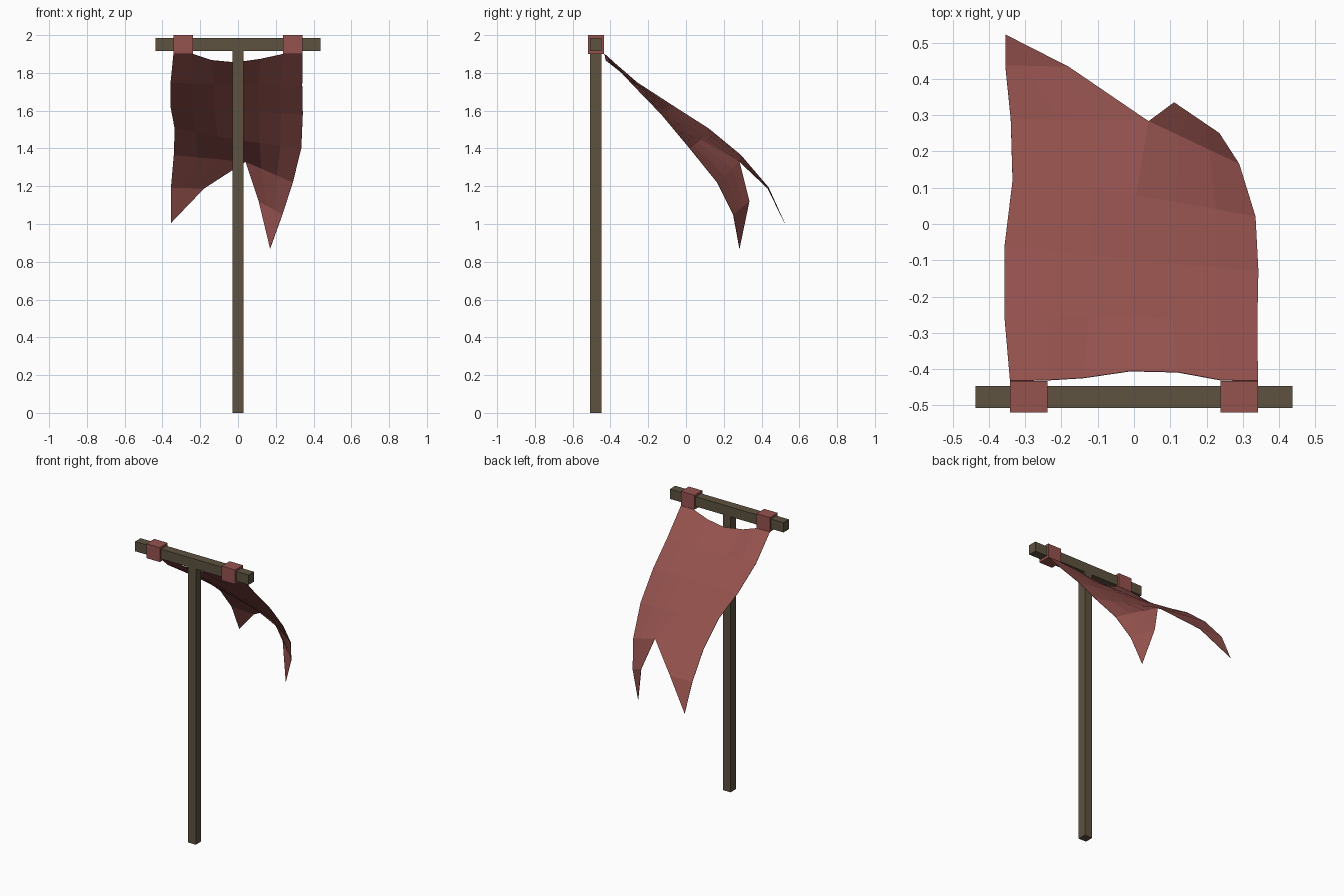
import bpy, bmesh
from mathutils import Vector

if "Cube" in bpy.data.objects:
    bpy.data.objects.remove(bpy.data.objects["Cube"])


def material(name, rgb):
    m = bpy.data.materials.new(name)
    m.diffuse_color = (*rgb, 1)
    m.use_nodes = True
    m.node_tree.nodes["Principled BSDF"].inputs["Base Color"].default_value = m.diffuse_color
    return m


wood = material("wood", (0.11, 0.085, 0.05))
red = material("red_cloth", (0.30, 0.085, 0.076))


def box(name, lo, hi, mat):
    lo, hi = Vector(lo), Vector(hi)
    bm = bmesh.new()
    bmesh.ops.create_cube(bm, size=1)
    for v in bm.verts:
        v.co = (lo + hi) / 2 + v.co * (hi - lo)
    return finish(name, bm, mat)


def finish(name, bm, mat):
    me = bpy.data.meshes.new(name)
    bm.to_mesh(me)
    bm.free()
    me.materials.append(mat)
    ob = bpy.data.objects.new(name, me)
    bpy.context.collection.objects.link(ob)
    return ob


# Post, crossbar and the two cloth loops round the bar
box("post", (-0.03, -0.507, 0), (0.03, -0.447, 1.92), wood)
box("crossbar", (-0.437, -0.507, 1.917), (0.437, -0.447, 1.985), wood)
for side, x in (("left", -0.29), ("right", 0.29)):
    box(side + "_loop", (x - 0.052, -0.52, 1.90), (x + 0.052, -0.433, 2.0), red)

# Sagging top hem
hem = [(-0.342, -0.433, 1.90), (-0.24, -0.431, 1.90), (-0.14, -0.425, 1.867),
       (-0.01, -0.406, 1.855), (0.12, -0.409, 1.874), (0.24, -0.431, 1.90),
       (0.342, -0.433, 1.90)]
# Outer edges and centre line of the cloth, from below the hem downwards
left = [(-0.357, -0.26, 1.75), (-0.357, -0.06, 1.62), (-0.335, 0.12, 1.505),
        (-0.34, 0.29, 1.365), (-0.355, 0.437, 1.193), (-0.355, 0.522, 1.005)]
centre = [(-0.01, -0.255, 1.735), (-0.005, -0.10, 1.60), (0.005, 0.08, 1.445),
          (0.04, 0.283, 1.33)]
right = [(0.34, -0.28, 1.735), (0.343, -0.13, 1.58), (0.335, 0.02, 1.40),
         (0.29, 0.165, 1.22), (0.235, 0.25, 1.05), (0.17, 0.283, 0.87)]
# Inner edges of the two tails, ending in the tips
left_inner = centre + [(-0.18, 0.433, 1.188), left[-1]]
right_inner = centre + [(0.11, 0.335, 1.12), right[-1]]

# Wind-blown cloth with two pointed tails
bm = bmesh.new()


def half(top, starts, ends):
    rows = [[Vector(p) for p in top]]
    for a, b in zip(starts, ends):
        rows.append([Vector(a).lerp(Vector(b), i / 3) for i in range(4)])
    grid = [[bm.verts.new(p) for p in r] for r in rows]
    for r0, r1 in zip(grid, grid[1:]):
        for i in range(3):
            bm.faces.new((r0[i], r1[i], r1[i + 1], r0[i + 1]))


half(hem[:4], left, left_inner)
half(hem[3:], right_inner, right)
bmesh.ops.remove_doubles(bm, verts=bm.verts[:], dist=0.0005)
bmesh.ops.recalc_face_normals(bm, faces=bm.faces[:])
cloth = finish("banner_cloth", bm, red)

# Hair-thin thickness so the cloth has a front and a back
thick = cloth.modifiers.new("thickness", 'SOLIDIFY')
thick.thickness = 0.002
thick.offset = 0
